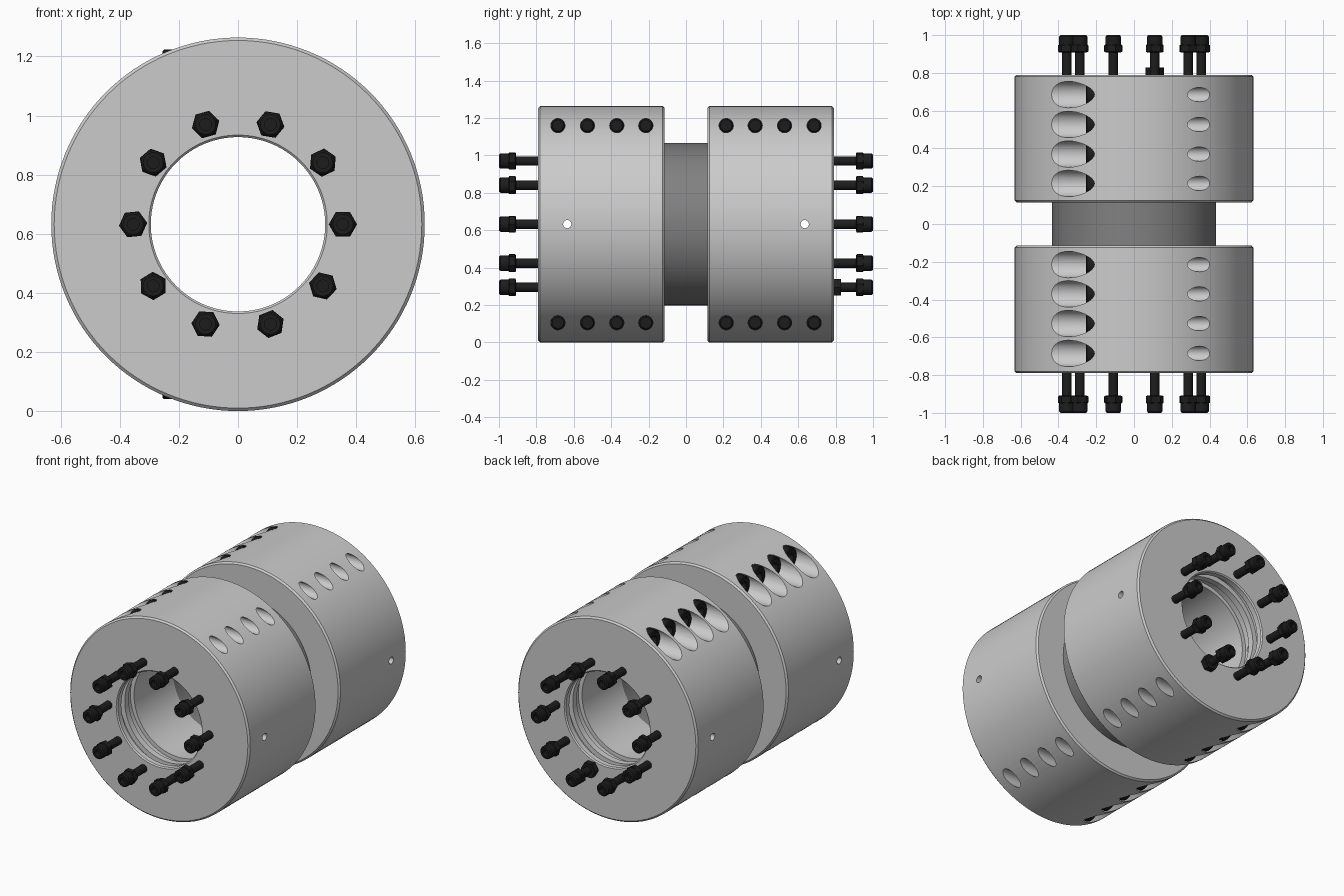
import bpy, bmesh, math

if "Cube" in bpy.data.objects:
    bpy.data.objects.remove(bpy.data.objects["Cube"])

ZC, R = 0.632, 0.632
SCREW_Y = (0.215, 0.37, 0.527, 0.685)


def material(name, c):
    m = bpy.data.materials.new(name)
    m.diffuse_color = (c, c, c, 1)
    m.use_nodes = True
    m.node_tree.nodes["Principled BSDF"].inputs["Base Color"].default_value = m.diffuse_color
    return m


BLACK = material("black_steel", 0.012)
DARK = material("dark_steel", 0.22)


def lathe(bm, prof, axis='Y', at=(0, 0, 0), n=24, closed=False, turn=0.0):
    """Revolve (radius, distance) points about an axis through 'at'."""
    rings = []
    for r, t in prof:
        ring = []
        for i in range(n):
            a = turn + 2 * math.pi * i / n
            c, s = r * math.cos(a), r * math.sin(a)
            p = (c, t, s) if axis == 'Y' else (t, c, s)
            ring.append(bm.verts.new([p[k] + at[k] for k in range(3)]))
        rings.append(ring)
    pairs = list(zip(rings, rings[1:]))
    if closed:
        pairs.append((rings[-1], rings[0]))
    for a, b in pairs:
        for i in range(n):
            j = (i + 1) % n
            bm.faces.new((a[i], a[j], b[j], b[i]))
    if not closed:
        bm.faces.new(rings[0])
        bm.faces.new(rings[-1])


def make(name, bm, mat=None):
    bmesh.ops.recalc_face_normals(bm, faces=bm.faces)
    me = bpy.data.meshes.new(name)
    bm.to_mesh(me)
    bm.free()
    ob = bpy.data.objects.new(name, me)
    bpy.context.collection.objects.link(ob)
    if mat:
        me.materials.append(mat)
    return ob


def select(ob):
    bpy.ops.object.select_all(action='DESELECT')
    ob.select_set(True)
    bpy.context.view_layer.objects.active = ob


def smooth(ob):
    select(ob)
    bpy.ops.object.shade_smooth_by_angle(angle=math.radians(30))


def cut(ob, cutter):
    cutter.hide_render = True
    m = ob.modifiers.new("cut", 'BOOLEAN')
    m.operation, m.solver, m.object = 'DIFFERENCE', 'EXACT', cutter
    select(ob)
    bpy.ops.object.modifier_apply(modifier=m.name)
    bpy.data.objects.remove(cutter)


# Clamp cross-section: outer shell, front lip, internal grooves, sleeve seat
CLAMP = [(R - .01, .115), (R, .125), (R, .78), (R - .01, .79),
         (.302, .79), (.295, .783), (.295, .75), (.335, .75), (.335, .70),
         (.305, .70), (.305, .66), (.335, .66), (.335, .60), (.31, .60),
         (.31, .21), (.435, .21), (.435, .115)]


def clamp_half(name, s, side):
    bm = bmesh.new()
    lathe(bm, [(r, s * t) for r, t in CLAMP], at=(0, 0, ZC), n=128, closed=True)
    ob = make(name, bm)
    # remove the other half plus the split gap
    bm = bmesh.new()
    bmesh.ops.create_cube(bm, size=2)
    bmesh.ops.translate(bm, verts=bm.verts, vec=(-side * (1 + .011), 0, ZC))
    cut(ob, make("split_cutter", bm))
    # clamp screw holes (counterbored on the left) and the radial hole
    bm = bmesh.new()
    if side > 0:
        prof = [(.038, -.1), (.038, .8)]
    else:
        prof = [(.07, -.8), (.07, -.16), (.038, -.16), (.038, .1)]
    for y in SCREW_Y:
        for z in (ZC - .527, ZC + .527):
            lathe(bm, prof, 'X', (0, s * y, z), 32)
    lathe(bm, [(.022, side * .2), (.022, side * .8)], 'X', (0, s * .635, ZC), 20)
    cut(ob, make("hole_cutter", bm))
    smooth(ob)


for s, end in ((-1, "front"), (1, "rear")):
    for side, word in ((-1, "left"), (1, "right")):
        clamp_half(f"{end}_clamp_{word}_half", s, side)

    # Cross screws pulling the halves together, threaded across the gap
    teeth = [(.037 if i % 2 else .031, -.06 + .01 * i) for i in range(13)]
    prof = ([(.03, -.215), (.03, -.255), (.06, -.255), (.065, -.25),
             (.065, -.16), (.037, -.16)] + teeth + [(.037, .07), (.037, .215), (.03, .225)])
    for row, z in (("lower", ZC - .527), ("upper", ZC + .527)):
        bm = bmesh.new()
        for y in SCREW_Y:
            lathe(bm, prof, 'X', (0, s * y, z), 24)
        smooth(make(f"{end}_{row}_clamp_screws", bm, BLACK))

    # Ring of ten axial bolts: shank, hex collar and socket head
    bm = bmesh.new()
    for k in range(10):
        a = math.radians(36 * k)
        at = (.355 * math.cos(a), 0, ZC + .355 * math.sin(a))
        shank = [(.025, .76), (.025, .93), (.036, .93), (.041, .945), (.041, .992),
                 (.034, 1.0), (.02, 1.0), (.02, .97)]
        lathe(bm, [(r, s * t) for r, t in shank], at=at)
        nut = [(.04, .908), (.048, .913), (.048, .945), (.042, .95)]
        lathe(bm, [(r, s * t) for r, t in nut], at=at, n=6, turn=a * .7)
        if s > 0 and k == 8:  # extra lock nut on one rear bolt
            lathe(bm, [(.05, .79), (.05, .828)], at=at, n=6)
    smooth(make(f"{end}_axial_bolts", bm, BLACK))

# Centre sleeve joining the two clamps
bm = bmesh.new()
lathe(bm, [(.434, -.205), (.434, .205), (.315, .205), (.315, -.205)],
      at=(0, 0, ZC), n=128, closed=True)
smooth(make("centre_sleeve", bm, DARK))
